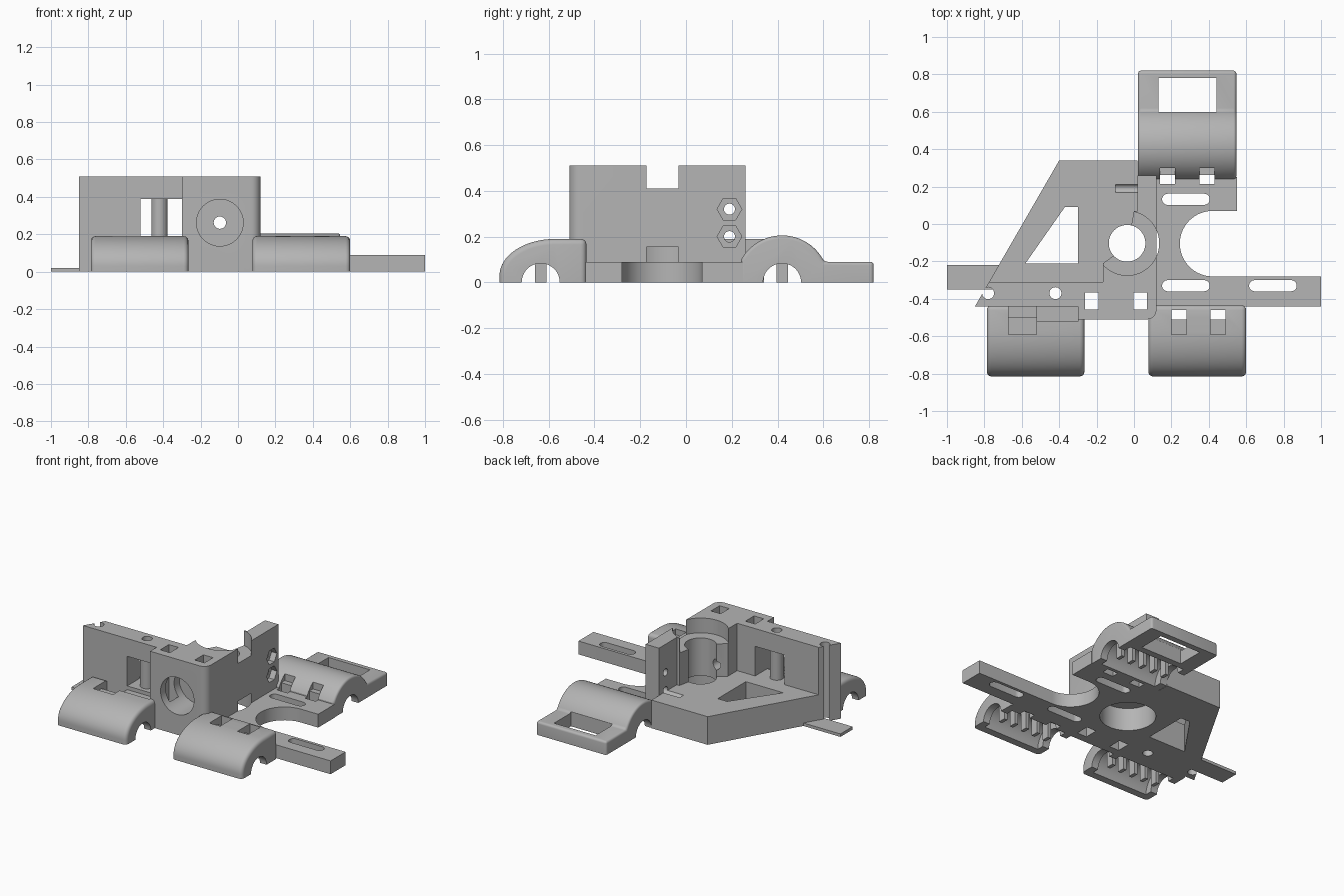
import bpy, bmesh, math
from mathutils import Vector

if "Cube" in bpy.data.objects:
    bpy.data.objects.remove(bpy.data.objects["Cube"])

mat = bpy.data.materials.new("plain_grey")
mat.use_nodes = True
GREY = (0.46, 0.46, 0.46, 1)
mat.diffuse_color = GREY
mat.node_tree.nodes["Principled BSDF"].inputs["Base Color"].default_value = GREY


def prism(name, pts, lo, hi, axis="z", round_edges=0):
    """Extrude a 2D outline along an axis; x-prisms take (y, z), y-prisms (x, z)."""
    place = {"x": lambda a, b, t: (t, a, b),
             "y": lambda a, b, t: (a, t, b),
             "z": lambda a, b, t: (a, b, t)}[axis]
    bm = bmesh.new()
    face = bm.faces.new([bm.verts.new(place(a, b, lo)) for a, b in pts])
    new = bmesh.ops.extrude_face_region(bm, geom=[face])["geom"]
    shift = Vector(place(0, 0, hi - lo))
    bmesh.ops.translate(bm, vec=shift, verts=[g for g in new if isinstance(g, bmesh.types.BMVert)])
    bmesh.ops.recalc_face_normals(bm, faces=bm.faces)
    if round_edges:
        edges = [e for e in bm.edges if e.calc_face_angle(0) > 0.6
                 and max(v.co.z for v in e.verts) > 0.001]
        bmesh.ops.bevel(bm, geom=edges, offset=round_edges, segments=4,
                        profile=0.5, affect="EDGES", clamp_overlap=True)
    mesh = bpy.data.meshes.new(name)
    bm.to_mesh(mesh)
    bm.free()
    ob = bpy.data.objects.new(name, mesh)
    bpy.context.collection.objects.link(ob)
    mesh.materials.append(mat)
    return ob


def arc(cx, cy, r, start, end, n, ry=None):
    out = []
    for i in range(n + 1):
        a = math.radians(start + (end - start) * i / n)
        out.append((cx + r * math.cos(a), cy + (ry or r) * math.sin(a)))
    return out


def rod(cx, cy, r, lo, hi, axis="z", n=48):
    return prism("rod", arc(cx, cy, r, 0, 360, n)[:-1], lo, hi, axis)


def box(x0, x1, y0, y1, z0, z1, name="box"):
    return prism(name, [(x0, y0), (x1, y0), (x1, y1), (x0, y1)], z0, z1)


def combine(target, tool, op="DIFFERENCE"):
    mod = target.modifiers.new("combine", "BOOLEAN")
    mod.operation, mod.solver, mod.object = op, "EXACT", tool
    bpy.context.view_layer.objects.active = target
    bpy.ops.object.modifier_apply(modifier=mod.name)
    bpy.data.objects.remove(tool)


def cut(target, *tools):
    for tool in tools:
        combine(target, tool)


def slot(x0, x1, y, r):
    return prism("slot", arc(x0 + r, y, r, 90, 270, 10) + arc(x1 - r, y, r, -90, 90, 10), -0.1, 0.3)


# Thick base, thin arm plate, tall wall and hot-end block
body = prism("carriage_body", [(-0.85, -0.44), (0.1, -0.44), (0.1, 0.24), (0.02, 0.24),
                               (0.02, 0.34), (-0.4, 0.34)], 0, 0.19)
arm = prism("arm", [(0, -0.44), (1, -0.44), (1, -0.28)] + arc(0.42, -0.105, 0.175, 270, 90, 32)
            + [(0.55, 0.07), (0.55, 0.25), (0, 0.25)], 0, 0.09)
wall = prism("wall", [(-0.85, -0.44), (-0.2, -0.44), (-0.2, -0.31), (-0.775, -0.31)], 0, 0.51)
block = prism("block", [(-0.3, -0.51)] + arc(0.07, -0.46, 0.05, -90, 0, 6)
              + [(0.12, 0.26), (0.02, 0.26), (0.02, 0.07), (0, 0.07), (-0.015, -0.01),
                 (-0.11, -0.17), (-0.165, -0.21), (-0.165, -0.31), (-0.3, -0.31)], 0, 0.51)
for part in (arm, wall, block):
    combine(body, part, "UNION")

# Window with screw pillar
cut(body, box(-0.52, -0.3, -0.6, -0.25, 0.19, 0.39))
combine(body, rod(-0.42, -0.37, 0.043, 0.15, 0.45), "UNION")

# Stepped vertical bore
BX, BY = -0.037, -0.103
cut(body, rod(BX, BY, 0.098, -0.1, 0.6), rod(BX, BY, 0.172, -0.1, 0.155),
    rod(BX, BY, 0.172, 0.41, 0.6))

# Triangular opening, screw holes and square nut shafts
cut(body, prism("opening", [(-0.58, -0.21), (-0.3, -0.21), (-0.3, 0.09), (-0.37, 0.09)], -0.1, 0.3))
for x in (-0.78, -0.42):
    cut(body, rod(x, -0.37, 0.032, -0.1, 0.6, n=24))
for x in (-0.225, 0.033):
    cut(body, box(x - 0.036, x + 0.036, -0.457, -0.365, -0.1, 0.6))

# Front idler recess with small through hole
cut(body, rod(-0.097, 0.262, 0.125, -0.6, -0.31, "y"), rod(-0.097, 0.262, 0.033, -0.4, 0.1, "y", 24))

# Hexagonal nut traps in the side wall
for z in (0.2, 0.32):
    cut(body, rod(0.19, z, 0.024, -0.1, 0.2, "x", 24), rod(0.19, z, 0.054, 0.08, 0.2, "x", 6))

# Long slots in the arms
for x0, x1, y in ((0.15, 0.405, -0.33), (0.615, 0.87, -0.33), (0.15, 0.405, 0.132)):
    cut(body, slot(x0, x1, y, 0.03))

# Tie slots beside the rear bearing
TIES = ((0.14, 0.22), (0.35, 0.43))
for x0, x1 in TIES:
    cut(body, box(x0, x1, 0.215, 0.3, -0.1, 0.15))

box(-1, -0.72, -0.35, -0.22, 0, 0.02, "left_tab")


def hollow(holder, x0, x1, y, r):
    """Bearing seat, rod opening and the row of print support posts."""
    cut(holder, rod(y, 0, r, x0 + 0.05, x1 - 0.05, "x"), rod(y, 0, 0.083, x0 - 0.1, x1 + 0.1, "x"))
    for i in range(5):
        x = x0 + (x1 - x0) * (i + 1) / 6
        box(x - 0.012, x + 0.012, y - 0.025, y + 0.025, 0, r + 0.01, holder.name + "_post")


# Front bearing holders
front = [(-0.435, 0), (-0.435, 0.19)] + arc(-0.57, 0.03, 0.245, 90, 180, 20, 0.16) + [(-0.815, 0)]
left = prism("front_left_holder", front, 0.077, 0.6, "x", 0.025)
right = prism("front_right_holder", front, -0.787, -0.265, "x", 0.025)
for holder, x0, x1 in ((left, 0.077, 0.6), (right, -0.787, -0.265)):
    hollow(holder, x0, x1, -0.635, 0.13)
for x0, x1 in ((0.2, 0.28), (0.41, 0.49)):
    cut(left, box(x0, x1, -0.51, -0.46, -0.1, 0.3), box(x0, x1, -0.59, -0.5, 0.15, 0.3))
cut(right, box(-0.67, -0.52, -0.5, -0.4, 0.1, 0.3), box(-0.67, -0.52, -0.59, -0.49, 0.155, 0.3),
    box(-0.525, -0.3, -0.52, -0.4, 0.165, 0.3))

# Rear bearing holder with its open frame
rear = prism("rear_holder", [(0.24, 0)] + arc(0.42, 0, 0.205, 151, 26, 28)
             + [(0.82, 0.09), (0.82, 0)], 0.022, 0.547, "x", 0.015)
hollow(rear, 0.022, 0.547, 0.42, 0.135)
cut(rear, box(0.13, 0.44, 0.6, 0.78, -0.1, 0.3))
for x0, x1 in TIES:
    cut(rear, box(x0, x1, 0.2, 0.262, -0.1, 0.3), box(x0, x1, 0.2, 0.3, 0.12, 0.3))

# Smooth the curved faces, keep edges crisp
bpy.ops.object.select_all(action="DESELECT")
for ob in bpy.context.collection.objects:
    if ob.type == "MESH" and ob.data.materials and ob.data.materials[0] == mat:
        ob.select_set(True)
        bpy.context.view_layer.objects.active = ob
bpy.ops.object.shade_smooth_by_angle(angle=math.radians(30))
